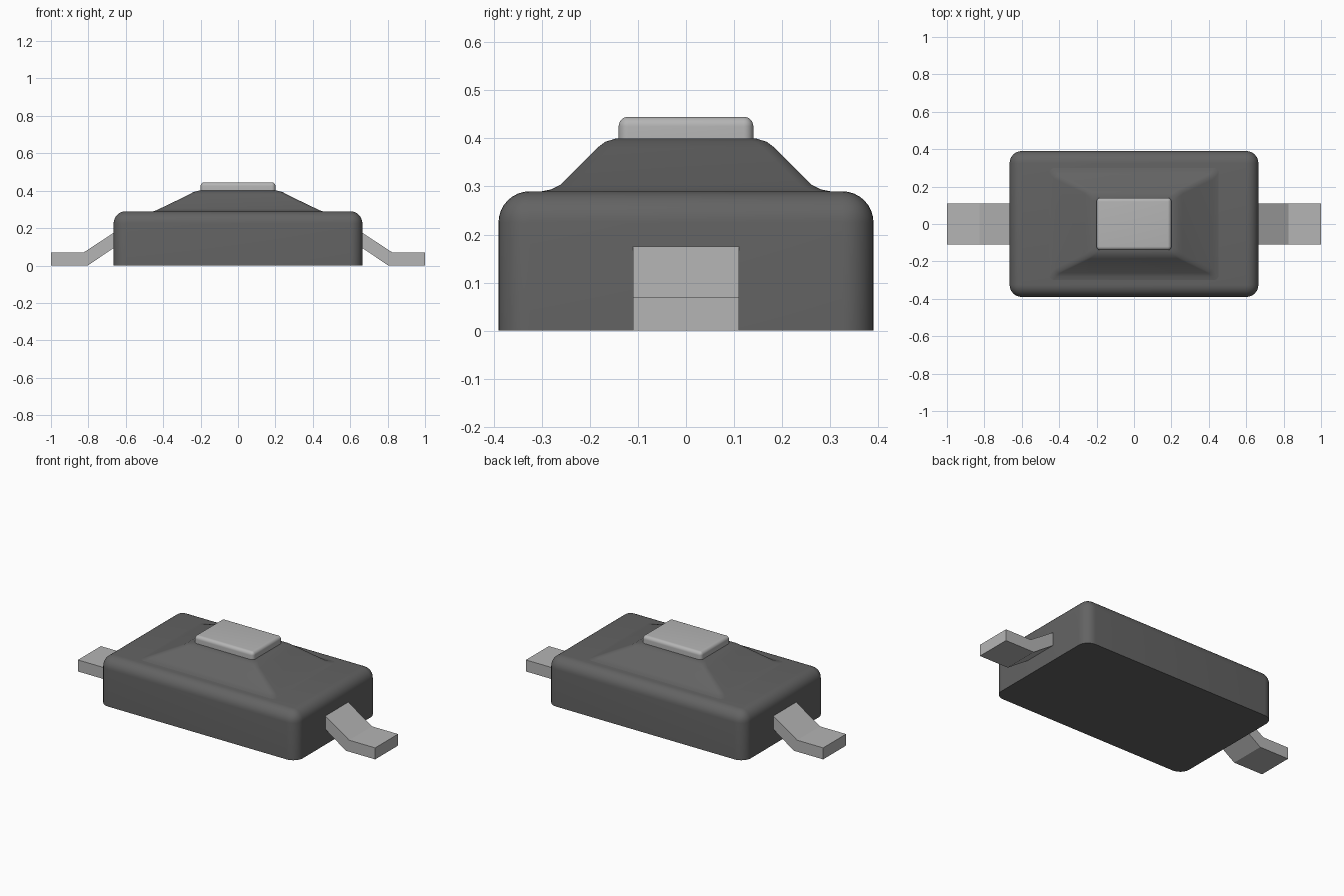
import bpy, bmesh, math
from mathutils import Vector

cube = bpy.data.objects.get("Cube")
if cube:
    bpy.data.objects.remove(cube, do_unlink=True)


def make_material(name, grey, rough):
    mat = bpy.data.materials.new(name)
    mat.use_nodes = True
    colour = (grey, grey, grey, 1)
    mat.diffuse_color = colour
    mat.roughness = rough
    shader = next(n for n in mat.node_tree.nodes if n.type == 'BSDF_PRINCIPLED')
    shader.inputs["Base Color"].default_value = colour
    shader.inputs["Roughness"].default_value = rough
    return mat


plastic = make_material("dark grey plastic", 0.125, 0.6)
metal = make_material("light grey metal", 0.46, 0.5)


def finish(name, bm, mat, smooth=True):
    bmesh.ops.recalc_face_normals(bm, faces=bm.faces)
    mesh = bpy.data.meshes.new(name)
    bm.to_mesh(mesh)
    bm.free()
    mesh.materials.append(mat)
    obj = bpy.data.objects.new(name, mesh)
    bpy.context.collection.objects.link(obj)
    if smooth:
        bpy.ops.object.select_all(action='DESELECT')
        obj.select_set(True)
        bpy.context.view_layer.objects.active = obj
        bpy.ops.object.shade_smooth_by_angle(angle=math.radians(35))
    return obj


def rounded_block(name, half_x, half_y, z0, z1, radius, mat):
    """Box with a flat sharp base and every other edge rounded."""
    bm = bmesh.new()
    bmesh.ops.create_cube(bm, size=2)
    for v in bm.verts:
        v.co = Vector((v.co.x * half_x, v.co.y * half_y, z1 if v.co.z > 0 else z0))
    edges = [e for e in bm.edges if max(v.co.z for v in e.verts) > z0 + 0.001]
    bmesh.ops.bevel(bm, geom=edges, offset=radius, segments=8, profile=0.5,
                    affect='EDGES', clamp_overlap=True)
    return finish(name, bm, mat)


def ring(bm, half_x, half_y, z, radius, steps=6):
    """Rounded rectangle of vertices."""
    verts = []
    for q, (sx, sy) in enumerate([(1, 1), (-1, 1), (-1, -1), (1, -1)]):
        for i in range(steps + 1):
            a = math.pi / 2 * (q + i / steps)
            verts.append(bm.verts.new((sx * (half_x - radius) + radius * math.cos(a),
                                       sy * (half_y - radius) + radius * math.sin(a), z)))
    return verts


# Main housing and the pressed button
rounded_block("housing", 0.665, 0.39, 0, 0.29, 0.065, plastic)
rounded_block("button", 0.2, 0.14, 0.395, 0.445, 0.02, metal)

# Sloped collar between them, flared at the foot and eased at the top
bm = bmesh.new()
sections = [(0.455, 0.305, 0.289), (0.44, 0.28, 0.294), (0.42, 0.262, 0.303),
            (0.26, 0.185, 0.38), (0.238, 0.168, 0.393), (0.21, 0.145, 0.4)]
rings = [ring(bm, x, y, z, 0.025) for x, y, z in sections]
for low, high in zip(rings, rings[1:]):
    for i in range(len(low)):
        j = (i + 1) % len(low)
        bm.faces.new((low[i], low[j], high[j], high[i]))
bm.faces.new(rings[-1])
bm.faces.new(rings[0])
finish("collar", bm, plastic)

# Bent terminals on both ends
profile = [(1, 0), (1, 0.07), (0.825, 0.07), (0.66, 0.178), (0.66, 0.097), (0.803, 0)]
for side, name in ((1, "left_terminal"), (-1, "right_terminal")):
    bm = bmesh.new()
    face = bm.faces.new([bm.verts.new((side * x, -0.11, z)) for x, z in profile])
    extruded = bmesh.ops.extrude_face_region(bm, geom=[face])["geom"]
    moved = [g for g in extruded if isinstance(g, bmesh.types.BMVert)]
    bmesh.ops.translate(bm, verts=moved, vec=(0, 0.22, 0))
    finish(name, bm, metal, smooth=False)
